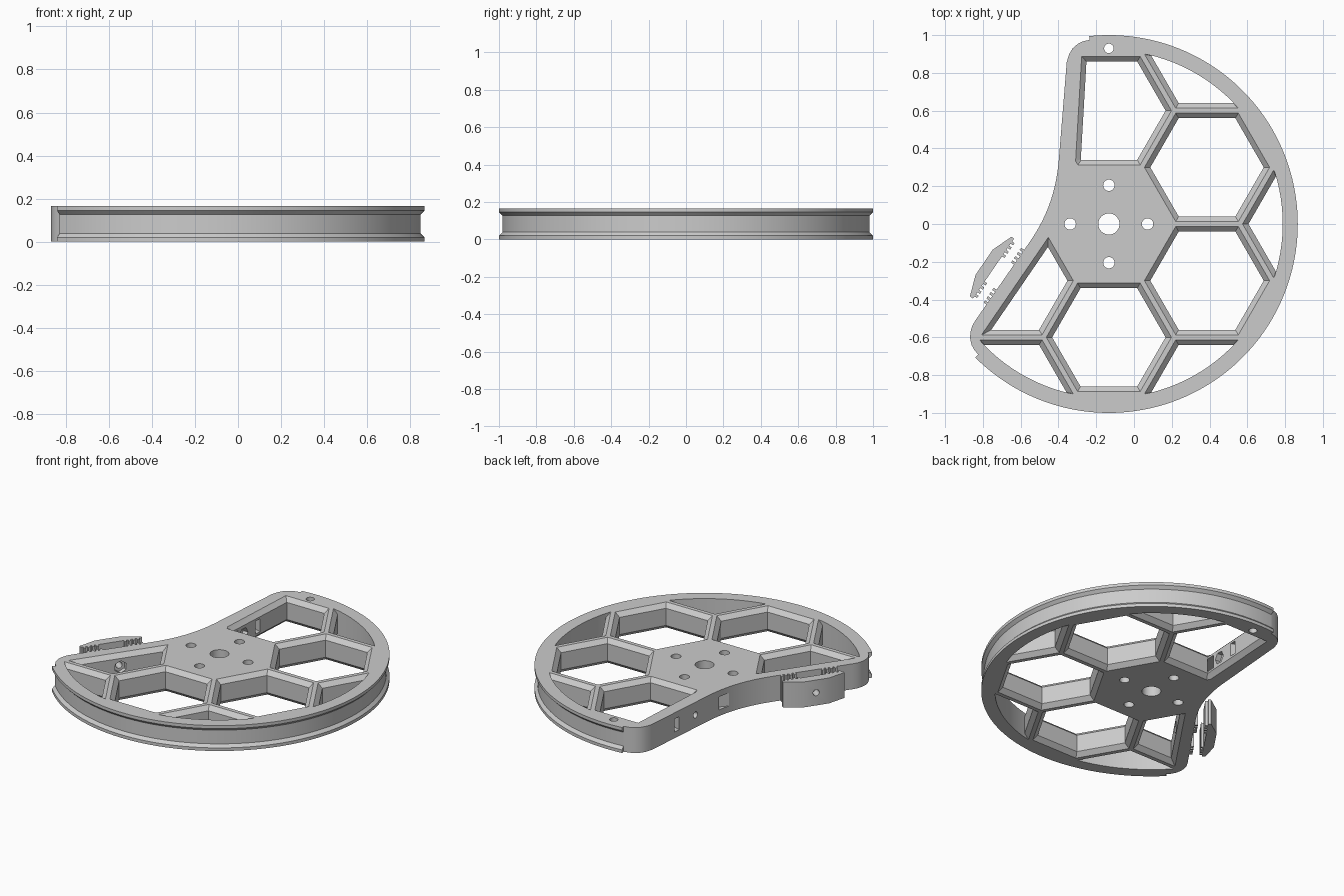
import bpy, bmesh, math
from mathutils import Vector, Matrix
from mathutils.geometry import interpolate_bezier

if "Cube" in bpy.data.objects:
    bpy.data.objects.remove(bpy.data.objects["Cube"])

H = 0.165                      # thickness
CX = -0.133                    # hub centre on x
PITCH, APO, CH = 0.6, 0.287, 0.027   # honeycomb pitch, cell apothem, chamfer
U = Vector((0.565, 0.825)).normalized()   # along the clamp wall
N = Vector((-U.y, U.x))                   # out of the clamp wall
M = Vector((-0.685, -0.285))              # middle of the clamp wall

grey = bpy.data.materials.new("grey plastic")
grey.diffuse_color = (0.6, 0.6, 0.6, 1)
grey.use_nodes = True
grey.node_tree.nodes["Principled BSDF"].inputs["Base Color"].default_value = grey.diffuse_color


def make(name, bm):
    bmesh.ops.recalc_face_normals(bm, faces=bm.faces[:])
    me = bpy.data.meshes.new(name)
    bm.to_mesh(me)
    bm.free()
    ob = bpy.data.objects.new(name, me)
    bpy.context.collection.objects.link(ob)
    me.materials.append(grey)
    return ob


def prism(bm, pts, z0, z1):
    face = bm.faces.new([bm.verts.new((p[0], p[1], z0)) for p in pts])
    ext = bmesh.ops.extrude_face_region(bm, geom=[face])["geom"]
    vs = [g for g in ext if isinstance(g, bmesh.types.BMVert)]
    bmesh.ops.translate(bm, verts=vs, vec=(0, 0, z1 - z0))


def rod(bm, centre, axis, r, length, seg=32):
    rot = Vector((0, 0, 1)).rotation_difference(Vector(axis)).to_matrix().to_4x4()
    bmesh.ops.create_cone(bm, cap_ends=True, segments=seg, radius1=r, radius2=r,
                          depth=length, matrix=Matrix.Translation(centre) @ rot)


def boolean(ob, cutter, op="DIFFERENCE"):
    mod = ob.modifiers.new("bool", "BOOLEAN")
    mod.operation, mod.solver, mod.object = op, "EXACT", cutter
    deps = bpy.context.evaluated_depsgraph_get()
    deps.update()
    me = bpy.data.meshes.new_from_object(ob.evaluated_get(deps))
    ob.modifiers.clear()
    ob.data = me
    bpy.data.objects.remove(cutter)


def clip(poly, p, n):
    """Keep the part of a convex polygon where (q - p).n <= 0."""
    out = []
    for a, b in zip(poly, poly[1:] + poly[:1]):
        da, db = (a - p).dot(n), (b - p).dot(n)
        if da <= 0:
            out.append(a)
        if da * db < 0:
            out.append(a.lerp(b, da / (da - db)))
    return out


def polar(r, deg):
    return Vector((math.cos(math.radians(deg)), math.sin(math.radians(deg)))) * r


def frame(s, n):
    return M + U * s + N * n


# Grooved pulley rim and body, turned round the hub
PROFILE = [(1, 0), (1, 0.02), (0.982, 0.038), (0.982, 0.127), (1, 0.145), (1, H)]
SEG = 180
bm = bmesh.new()
rings = []
for r, z in PROFILE:
    rings.append([bm.verts.new((CX + polar(r, i * 360 / SEG).x,
                                polar(r, i * 360 / SEG).y, z)) for i in range(SEG)])
for a, b in zip(rings, rings[1:]):
    for i in range(SEG):
        j = (i + 1) % SEG
        bm.faces.new((a[i], a[j], b[j], b[i]))
bm.faces.new(rings[0])
bm.faces.new(rings[-1])
wheel = make("wheel_body", bm)

# Trim the disc to the cam outline: rounded tips and the waisted left side
outline = [Vector((CX, 0)) + polar(1.03, a) for a in range(-135, 97, 3)]
outline += [Vector(p) for p in (
    (-0.235, 0.975), (-0.27, 0.967), (-0.298, 0.953), (-0.325, 0.93), (-0.343, 0.9),
    (-0.356, 0.858))]
curve = interpolate_bezier(Vector((-0.398, 0.34, 0)), Vector((-0.415, 0.14, 0)),
                           Vector((-0.48, 0.005, 0)), Vector((-0.568, -0.118, 0)), 16)
outline += [v.xy for v in curve]
outline += [Vector(p) for p in (
    (-0.838, -0.508), (-0.856, -0.538), (-0.866, -0.572), (-0.868, -0.605),
    (-0.86, -0.64), (-0.845, -0.668), (-0.825, -0.69))]
bm = bmesh.new()
prism(bm, outline, -0.1, H + 0.1)
boolean(wheel, make("outline_cutter", bm), "INTERSECT")

# Honeycomb windows, clipped by the rim and by the two side walls
cells = [(PITCH, a) for a in (-90, -30, 30, 90, 210)]
cells += [(PITCH * math.sqrt(3), a) for a in (0, 60, -60, -120)]
arm_a, arm_b = Vector((-0.31, 0.32)), Vector((-0.277, 0.89))
arm_n = Vector((-(arm_b - arm_a).y, (arm_b - arm_a).x)).normalized()


def window(dist, ang, c, rim):
    centre = Vector((CX, 0)) + polar(dist, ang)
    poly = [centre + Vector(q) for q in ((-1, -1), (1, -1), (1, 1), (-1, 1))]
    for k in range(6):
        d = polar(1, 30 + 60 * k)
        poly = clip(poly, centre + d * (APO - c), d)
    if dist > PITCH:
        for k in range(120):
            d = polar(1, 3 * k + 0.7)
            poly = clip(poly, Vector((CX, 0)) + d * rim, d)
    if ang == 90:
        poly = clip(poly, arm_a - arm_n * c, arm_n)
    if ang == 210:
        poly = clip(poly, frame(0, -0.07 - c), N)
    return poly


def window_cutter(levels, rim):
    bm = bmesh.new()
    for dist, ang in cells:
        vs = [bm.verts.new((p.x, p.y, z)) for z, c in levels
              for p in window(dist, ang, c, rim)]
        bmesh.ops.convex_hull(bm, input=vs)
    bmesh.ops.dissolve_limit(bm, angle_limit=0.002, verts=bm.verts[:], edges=bm.edges[:])
    return make("window_cutter", bm)


boolean(wheel, window_cutter([(H - CH - 0.01, CH + 0.01), (H + 0.01, -0.01)], 0.9195))
boolean(wheel, window_cutter([(CH + 0.01, CH + 0.01), (-0.01, -0.01)], 0.9195))
boolean(wheel, window_cutter([(-0.05, CH), (H + 0.05, CH)], 0.92))

# Hub bore, four screw holes, tip hole
bm = bmesh.new()
rod(bm, (CX, 0, H / 2), (0, 0, 1), 0.056, 1, 48)
for k in range(4):
    p = polar(0.205, 90 * k)
    rod(bm, (CX + p.x, p.y, H / 2), (0, 0, 1), 0.03, 1)
rod(bm, (CX, 0.93, H / 2), (0, 0, 1), 0.025, 1)
boolean(wheel, make("hole_cutter", bm))

# Bolt holes and nut pockets through the two side walls
mid = H / 2
n3, a3 = Vector((N.x, N.y, 0)), Vector((arm_n.x, arm_n.y, 0))
w, arm = frame(0, -0.05), Vector((-0.34, 0.455))
bolt = bmesh.new()
nut = bmesh.new()
for p, ax, inner in ((w, n3, frame(0, -0.105)), (arm, a3, Vector((-0.275, 0.452)))):
    rod(bolt, (p.x, p.y, mid), ax, 0.02, 0.26)
    rod(nut, (inner.x, inner.y, mid), ax, 0.04, 0.07, 6)
boolean(wheel, make("bolt_cutter", bolt))
boolean(wheel, make("nut_cutter", nut))

# Slanted strap slots in the upper wall
bm = bmesh.new()
for a, b in (((-0.45, 0.66), (-0.22, 0.565)), ((-0.46, 0.16), (-0.25, 0.40))):
    a, b = Vector(a), Vector(b)
    side = Vector((-(b - a).y, (b - a).x)).normalized() * 0.019
    prism(bm, [a - side, b - side, b + side, a + side], mid - 0.042, mid + 0.042)
boolean(wheel, make("slot_cutter", bm))


def teeth(name, n0, n1):
    bm = bmesh.new()
    for sign in (-1, 1):
        for k in range(4):
            s = 0.005 + sign * (0.088 + 0.027 * k)
            prism(bm, [frame(s - 0.007, n0), frame(s + 0.007, n0),
                       frame(s + 0.007, n1), frame(s - 0.007, n1)], 0, H)
    return make(name, bm)


# Toothed clamp: teeth on the wheel wall and a separate matching clip
wall_teeth = teeth("wall_teeth", -0.01, 0.018)
clip_teeth = teeth("clip_teeth", 0.08, 0.06)
bm = bmesh.new()
prism(bm, [frame(s, n) for s, n in ((-0.185, 0.076), (0.2, 0.076), (0.2, 0.093),
                                    (0.088, 0.136), (-0.074, 0.136), (-0.185, 0.096))], 0, H)
clamp = make("clamp_clip", bm)
bm = bmesh.new()
c = frame(0.007, 0.1)
rod(bm, (c.x, c.y, mid), n3, 0.02, 0.2)
boolean(clamp, make("clip_cutter", bm))

# Smooth shading with sharp edges kept
for ob in (wheel, wall_teeth, clip_teeth, clamp):
    bpy.ops.object.select_all(action="DESELECT")
    ob.select_set(True)
    bpy.context.view_layer.objects.active = ob
    bpy.ops.object.shade_smooth_by_angle(angle=math.radians(25))
